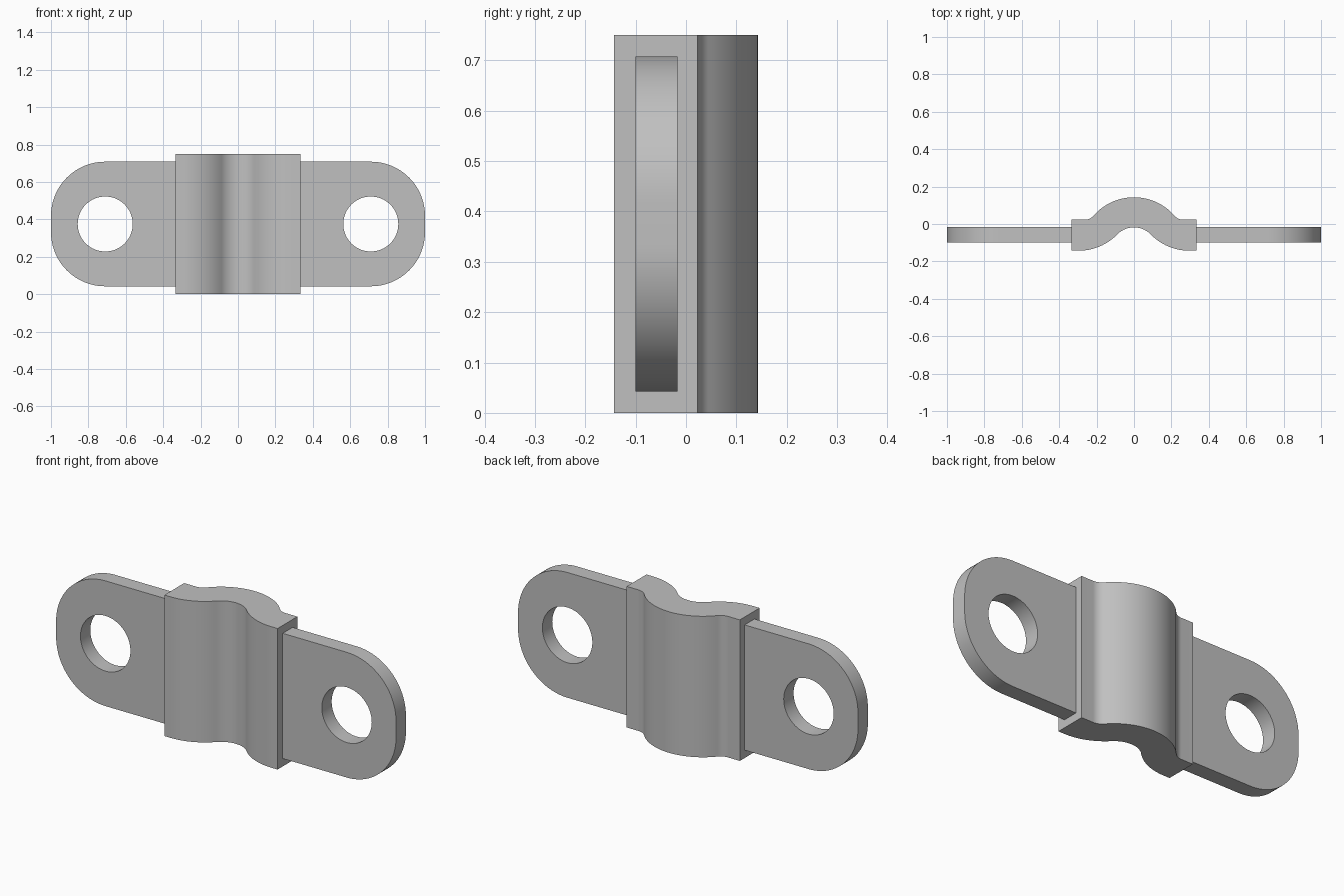
import bpy, bmesh
from math import sin, cos, pi, atan2, sqrt, radians
from mathutils import Matrix

if "Cube" in bpy.data.objects:
    bpy.data.objects.remove(bpy.data.objects["Cube"], do_unlink=True)

HEIGHT, MID = 0.75, 0.375
FRONT, STEP, HALF = -0.143, 0.023, 0.333

grey = bpy.data.materials.new("plain grey")
grey.use_nodes = True
grey.diffuse_color = (0.53, 0.53, 0.53, 1)
grey.node_tree.nodes["Principled BSDF"].inputs["Base Color"].default_value = grey.diffuse_color


def arc(cx, cy, r, a0, a1, n):
    return [(cx + r * cos(a0 + (a1 - a0) * i / n), cy + r * sin(a0 + (a1 - a0) * i / n))
            for i in range(n + 1)]


def finish(bm, name):
    bmesh.ops.recalc_face_normals(bm, faces=bm.faces)
    mesh = bpy.data.meshes.new(name)
    bm.to_mesh(mesh)
    bm.free()
    mesh.materials.append(grey)
    obj = bpy.data.objects.new(name, mesh)
    bpy.context.collection.objects.link(obj)
    bpy.ops.object.select_all(action='DESELECT')
    bpy.context.view_layer.objects.active = obj
    obj.select_set(True)
    bpy.ops.object.shade_smooth_by_angle(angle=radians(30))
    return obj


def hump(crown, base, fillet):
    """Half of a crowned arc, blended into the flat at height base by a fillet."""
    r = crown - FRONT
    dy = base + fillet - FRONT
    cx = sqrt((r + fillet) ** 2 - dy ** 2)
    a = atan2(dy, cx)
    pts = arc(0, FRONT, r, pi / 2, a, 20)
    return pts + arc(cx, base + fillet, fillet, a + pi, 1.5 * pi, 16)[1:]


def mirrored(pts):
    return [(-x, y) for x, y in reversed(pts[1:])] + pts


# Saddle: outer hump and inner groove bridged into a solid
outer = mirrored(hump(0.143, STEP, 0.065) + [(HALF, STEP)])
inner = mirrored(hump(-0.018, FRONT, 0.29) + [(HALF, FRONT)])
bm = bmesh.new()
loop = outer + inner[::-1]
low = [bm.verts.new((x, y, 0)) for x, y in loop]
high = [bm.verts.new((x, y, HEIGHT)) for x, y in loop]
n, m = len(loop), len(outer)
for i in range(n):
    j = (i + 1) % n
    bm.faces.new((low[i], low[j], high[j], high[i]))
for ring in (low, high):
    for i in range(m - 1):
        bm.faces.new((ring[i], ring[i + 1], ring[n - 2 - i], ring[n - 1 - i]))
finish(bm, "saddle")


# Mounting ears: rounded tabs with a bolt hole
def ear(name, side):
    bm = bmesh.new()
    r, cx, half = 0.29, 0.71, 0.333
    rim = [(0.32, -half)]
    rim += arc(cx, -half + r, r, -pi / 2, 0, 24)
    rim += arc(cx, half - r, r, 0, pi / 2, 24)
    rim += [(0.32, half)]
    hole = arc(cx, 0, 0.147, 0, 2 * pi, 64)[:-1]
    edges = []
    for pts in (rim, hole):
        vs = [bm.verts.new((side * x, -0.1, MID + z)) for x, z in pts]
        edges += [bm.edges.new((vs[i - 1], vs[i])) for i in range(len(vs))]
    bmesh.ops.triangle_fill(bm, edges=edges, use_beauty=True)
    out = bmesh.ops.extrude_face_region(bm, geom=bm.faces[:], use_keep_orig=True)
    moved = [g for g in out["geom"] if isinstance(g, bmesh.types.BMVert)]
    bmesh.ops.translate(bm, verts=moved, vec=(0, 0.083, 0))
    finish(bm, name)


ear("left_ear", 1)
ear("right_ear", -1)
